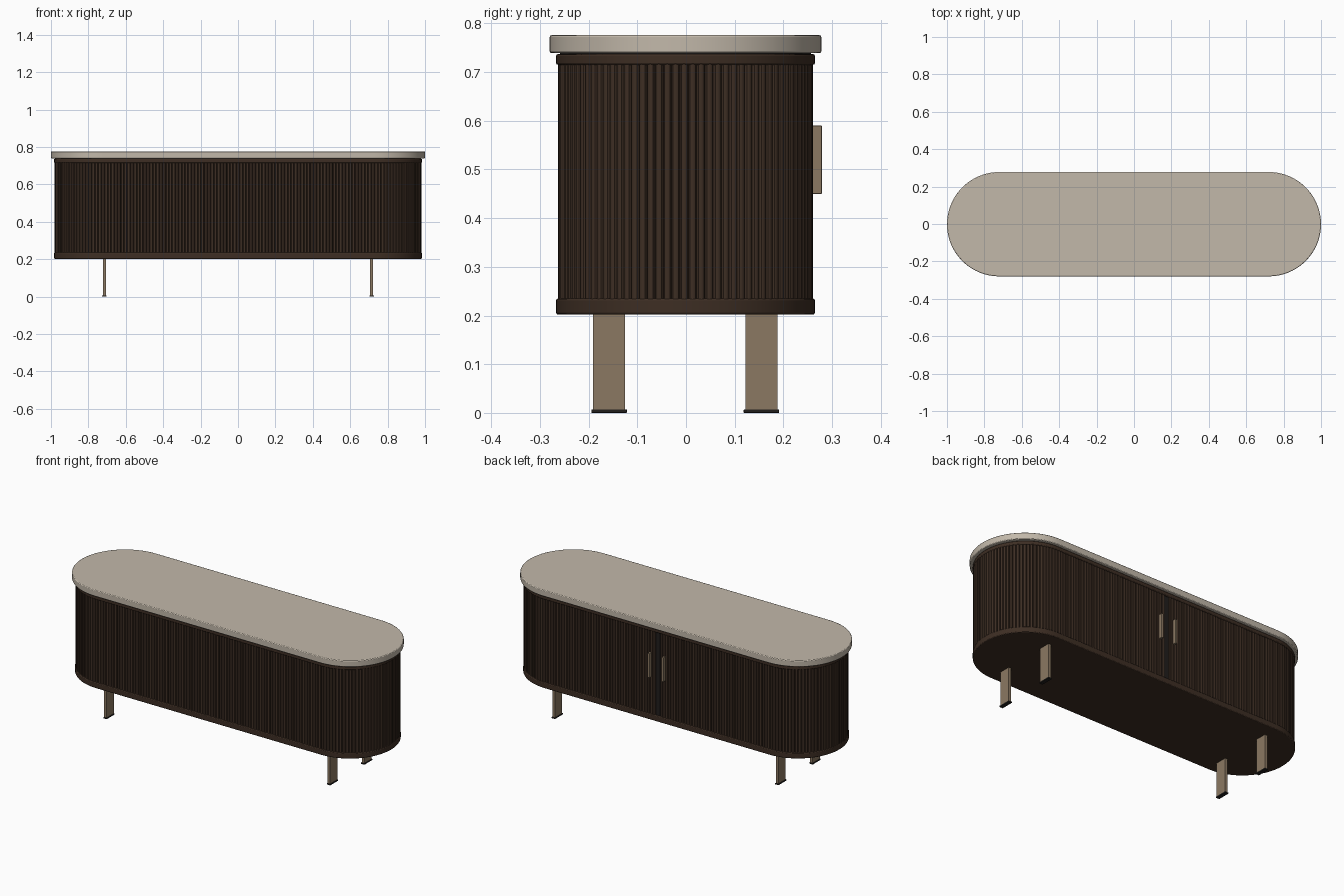
import bpy, bmesh, math

cube = bpy.data.objects.get("Cube")
if cube:
    bpy.data.objects.remove(cube, do_unlink=True)

YC = -0.001          # depth centre of the cabinet, handles balance it
STRAIGHT = 0.72      # half length of the straight sides


def material(name, rgb, rough):
    m = bpy.data.materials.new(name)
    m.use_nodes = True
    m.diffuse_color = (*rgb, 1)
    shader = next(n for n in m.node_tree.nodes if n.type == 'BSDF_PRINCIPLED')
    shader.inputs["Base Color"].default_value = (*rgb, 1)
    shader.inputs["Roughness"].default_value = rough
    return m


stone = material("pale stone", (0.54, 0.48, 0.40), 0.5)
wood = material("dark walnut", (0.047, 0.027, 0.017), 0.6)
bronze = material("brushed bronze", (0.26, 0.19, 0.122), 0.5)
black = material("near black", (0.015, 0.013, 0.012), 0.6)


def finish(bm, name, mat, bevel=0, smooth=True):
    bmesh.ops.recalc_face_normals(bm, faces=bm.faces[:])
    mesh = bpy.data.meshes.new(name)
    bm.to_mesh(mesh)
    bm.free()
    obj = bpy.data.objects.new(name, mesh)
    bpy.context.collection.objects.link(obj)
    mesh.materials.append(mat)
    if bevel:
        mod = obj.modifiers.new("soft edge", 'BEVEL')
        mod.width = bevel
        mod.segments = 2
        mod.limit_method = 'ANGLE'
    if smooth:
        bpy.ops.object.select_all(action='DESELECT')
        obj.select_set(True)
        bpy.context.view_layer.objects.active = obj
        bpy.ops.object.shade_smooth_by_angle(angle=math.radians(35))
    return obj


def prism(name, outline, z0, z1, mat, bevel=0):
    bm = bmesh.new()
    base = bm.faces.new([bm.verts.new((x, y + YC, z0)) for x, y in outline])
    top = bmesh.ops.extrude_face_region(bm, geom=[base], use_keep_orig=True)["geom"]
    for v in top:
        if isinstance(v, bmesh.types.BMVert):
            v.co.z = z1
    return finish(bm, name, mat, bevel)


def box(name, centre, size, mat, bevel=0):
    bm = bmesh.new()
    bmesh.ops.create_cube(bm, size=1)
    bmesh.ops.scale(bm, vec=size, verts=bm.verts)
    bmesh.ops.translate(bm, vec=centre, verts=bm.verts)
    return finish(bm, name, mat, bevel, smooth=False)


def capsule(half_x, half_y, steps=40):
    """Rounded-end outline; the ends follow half ellipses."""
    pts = []
    for side in (1, -1):
        for i in range(steps + 1):
            a = -math.pi / 2 + math.pi * i / steps
            pts.append((side * (STRAIGHT + (half_x - STRAIGHT) * math.cos(a)),
                        side * half_y * math.sin(a)))
    return pts


def on_path(s, r, offset):
    """Point at distance s clockwise from the back centre, pushed outward."""
    arc = math.pi * r
    total = 4 * STRAIGHT + 2 * arc
    s %= total
    flip = 1
    if s >= total / 2:
        s, flip = s - total / 2, -1
    rr = r + offset
    if s < STRAIGHT:
        x, y = s, rr
    elif s < STRAIGHT + arc:
        a = math.pi / 2 - (s - STRAIGHT) / r
        x, y = STRAIGHT + rr * math.cos(a), rr * math.sin(a)
    else:
        x, y = 2 * STRAIGHT + arc - s, -rr
    return flip * x, flip * y


# Reeded body: half-round reeds around the whole outline, flat at the door seam
radius, bump, seam, steps = 0.254, 0.008, 0.014, 6
length = 4 * STRAIGHT + 2 * math.pi * radius
count = round((length - 2 * seam) / 0.0172)
pitch = (length - 2 * seam) / count
reeds = []
for i in range(count):
    for k in range(steps):
        t = k / steps
        lift = bump * math.sqrt(max(0, 1 - (2 * t - 1) ** 2))
        reeds.append(on_path(seam + (i + t) * pitch, radius, lift))
reeds.append(on_path(length - seam, radius, 0))
prism("reeded_body", reeds, 0.23, 0.72, wood)

# Dark gap between the two doors
box("door_seam", (0, YC + radius, 0.475), (2 * seam, 0.006, 0.484), black)

# Base and upper bands, shadow gap and top slab
prism("base_band", capsule(0.983, 0.266), 0.202, 0.235, wood, 0.004)
prism("upper_band", capsule(0.983, 0.266), 0.715, 0.737, wood, 0.004)
prism("shadow_gap", capsule(0.975, 0.258), 0.73, 0.745, black)
prism("top_slab", capsule(1.0, 0.279), 0.739, 0.776, stone, 0.004)

# Legs with dark foot pads
for sx, side in ((1, "left"), (-1, "right")):
    for y, end in ((-0.158, "front"), (0.155, "back")):
        box(f"{end}_{side}_leg", (sx * 0.715, y, 0.106), (0.016, 0.066, 0.2), bronze)
        box(f"{end}_{side}_foot_pad", (sx * 0.715, y, 0.0035), (0.022, 0.073, 0.007), black, 0.001)

# Door pulls either side of the seam
for sx, side in ((1, "left"), (-1, "right")):
    box(f"{side}_door_pull", (sx * 0.045, 0.268, 0.52), (0.012, 0.022, 0.14), bronze, 0.001)
